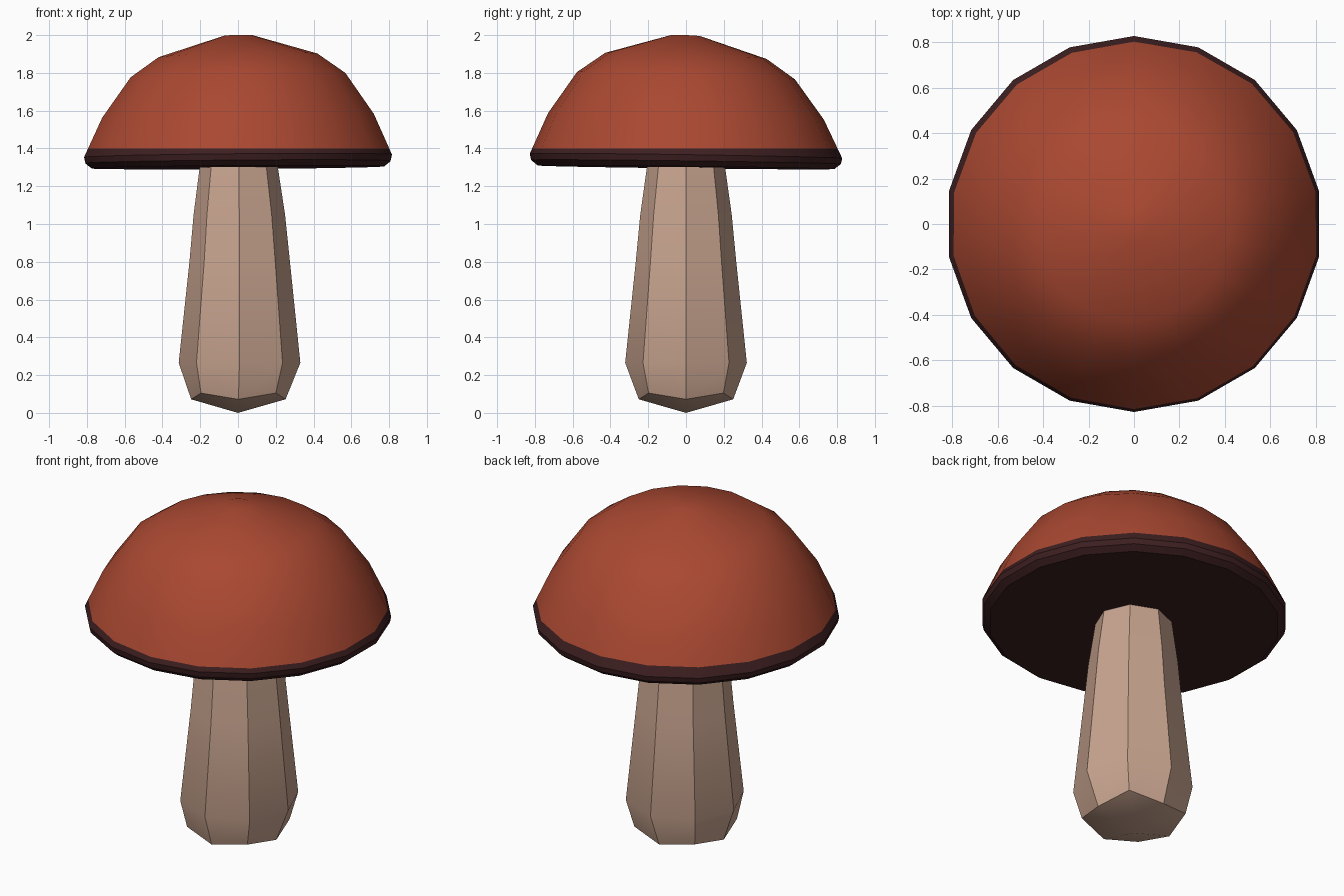
import bpy, bmesh, math

if "Cube" in bpy.data.objects:
    bpy.data.objects.remove(bpy.data.objects["Cube"])


def material(name, rgb):
    m = bpy.data.materials.new(name)
    m.diffuse_color = (*rgb, 1)
    m.use_nodes = True
    m.node_tree.nodes["Principled BSDF"].inputs["Base Color"].default_value = m.diffuse_color
    return m


red = material("brick red", (0.40, 0.065, 0.031))
dark = material("dark maroon", (0.048, 0.014, 0.015))
beige = material("warm beige", (0.578, 0.371, 0.275))


def lathe(bm, rings, sides, bottom_tip=None):
    """Stack of polygon rings (radius, z, x offset), first vertex on +y."""
    loops = []
    for r, z, dx in rings:
        loop = []
        for i in range(sides):
            a = math.pi / 2 + 2 * math.pi * i / sides
            loop.append(bm.verts.new((dx + r * math.cos(a), r * math.sin(a), z)))
        loops.append(loop)
    for lo, hi in zip(loops, loops[1:]):
        for i in range(sides):
            j = (i + 1) % sides
            bm.faces.new((lo[i], lo[j], hi[j], hi[i]))
    bm.faces.new(loops[-1])
    if bottom_tip is None:
        bm.faces.new(loops[0][::-1])
    else:
        tip = bm.verts.new(bottom_tip)
        for i in range(sides):
            bm.faces.new((loops[0][(i + 1) % sides], loops[0][i], tip))
    return loops


def finish(bm, name, mats):
    bmesh.ops.recalc_face_normals(bm, faces=bm.faces[:])
    me = bpy.data.meshes.new(name)
    bm.to_mesh(me)
    bm.free()
    for m in mats:
        me.materials.append(m)
    ob = bpy.data.objects.new(name, me)
    bpy.context.collection.objects.link(ob)
    bpy.ops.object.select_all(action='DESELECT')
    ob.select_set(True)
    bpy.context.view_layer.objects.active = ob
    bpy.ops.object.shade_smooth_by_angle(angle=math.radians(32))
    return ob


# Cap: 18-sided dome, leaning slightly more towards the top
bm = bmesh.new()
profile = [(0.785, 1.30), (0.82, 1.328), (0.827, 1.36), (0.73, 1.57),
           (0.577, 1.785), (0.427, 1.89), (0.075, 1.998)]
lathe(bm, [(r, z, 0) for r, z in profile], 18)
for v in bm.verts:
    lean = 0.4 + 0.9 * (v.co.z - 1.30) / 0.6
    v.co.z += lean * (0.018 * v.co.x - 0.03 * v.co.y)

# Level colour line: dark rim and underside below, red above
bmesh.ops.bisect_plane(bm, geom=bm.verts[:] + bm.edges[:] + bm.faces[:],
                       plane_co=(0, 0, 1.40), plane_no=(0, 0, 1))
for f in bm.faces:
    f.material_index = 0 if f.calc_center_median().z > 1.40 else 1
finish(bm, "cap", [red, dark])

# Stem: tapered octagon with a shallow pointed base
bm = bmesh.new()
loops = lathe(bm, [(0.25, 0.072, 0.002), (0.322, 0.265, 0.008),
                   (0.266, 0.80, 0.009), (0.242, 1.05, 0.007),
                   (0.207, 1.30, 0.004), (0.20, 1.34, 0.004)],
              8, bottom_tip=(0, 0, 0))
for v in loops[0][1::2]:
    v.co.x *= 1.12
    v.co.y *= 1.12
    v.co.z = 0.105
finish(bm, "stem", [beige])
